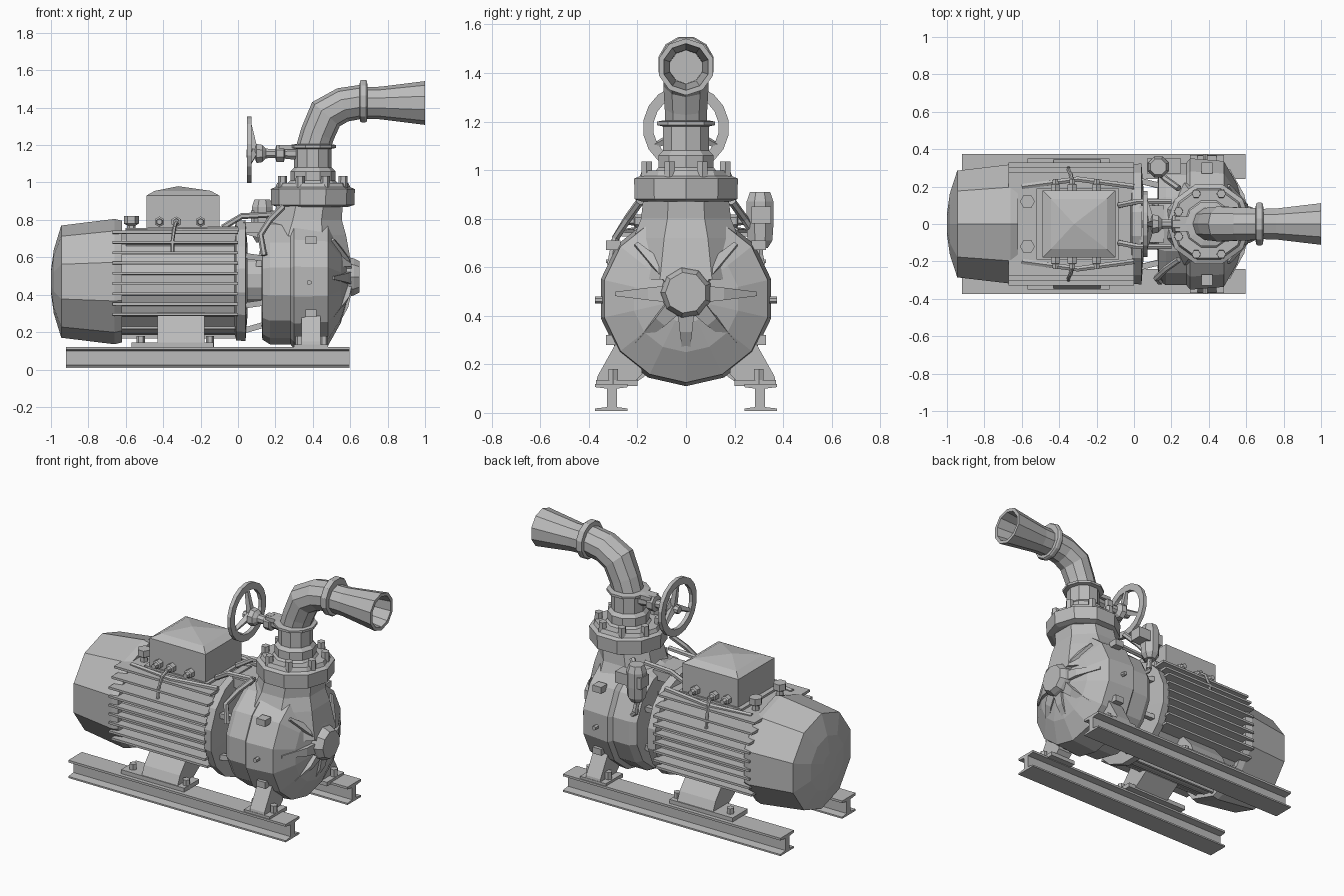
import bpy, bmesh, math
from mathutils import Vector

cube = bpy.data.objects.get("Cube")
if cube:
    bpy.data.objects.remove(cube)

grey = bpy.data.materials.new("machine grey")
grey.use_nodes = True
grey.diffuse_color = (0.5, 0.5, 0.5, 1)
grey.node_tree.nodes["Principled BSDF"].inputs["Base Color"].default_value = (0.5, 0.5, 0.5, 1)
X, Y, Z = Vector((1, 0, 0)), Vector((0, 1, 0)), Vector((0, 0, 1))


def finish(name, bm):
    bmesh.ops.recalc_face_normals(bm, faces=bm.faces)
    me = bpy.data.meshes.new(name)
    bm.to_mesh(me)
    bm.free()
    me.materials.append(grey)
    ob = bpy.data.objects.new(name, me)
    bpy.context.collection.objects.link(ob)
    return ob


def loft(name, rings, sides, caps=True, phase=0.5):
    """Skin rings given as (centre, direction, radius)."""
    bm = bmesh.new()
    loops = []
    for c, t, r in rings:
        t = t.normalized()
        ref = X if abs(t.y) > 0.9 else Y
        u = (ref - t * ref.dot(t)).normalized()
        v = t.cross(u)
        angles = [2 * math.pi * (i + phase) / sides for i in range(sides)]
        loops.append([bm.verts.new(c + (u * math.cos(a) + v * math.sin(a)) * r) for a in angles])
    for a, b in zip(loops, loops[1:]):
        for i in range(sides):
            j = (i + 1) % sides
            bm.faces.new((a[i], a[j], b[j], b[i]))
    if caps:
        bm.faces.new(loops[0])
        bm.faces.new(loops[-1])
    return finish(name, bm)


def lathe(name, origin, axis, profile, sides, caps=True, phase=0.5):
    o = Vector(origin)
    return loft(name, [(o + axis * d, axis, r) for d, r in profile], sides, caps, phase)


def pipe(name, pts, r, sides=6):
    p = [Vector(q) for q in pts]
    n = len(p)
    radii = r if isinstance(r, list) else [r] * n
    return loft(name, [(p[i], p[min(i + 1, n - 1)] - p[max(i - 1, 0)], radii[i]) for i in range(n)], sides)


def prism(name, pts, x0, x1):
    """Extrude a y-z outline along x."""
    bm = bmesh.new()
    f = bm.faces.new([bm.verts.new((x0, y, z)) for y, z in pts])
    ext = bmesh.ops.extrude_face_region(bm, geom=[f], use_keep_orig=True)
    bmesh.ops.translate(bm, vec=(x1 - x0, 0, 0),
                        verts=[g for g in ext["geom"] if isinstance(g, bmesh.types.BMVert)])
    return finish(name, bm)


def box(name, x0, x1, y0, y1, z0, z1):
    return prism(name, [(y0, z0), (y1, z0), (y1, z1), (y0, z1)], x0, x1)


# Base rails, feet and hold-down bolts on both sides
for s, side in ((1, "left"), (-1, "right")):
    outline = [(.375, .008), (.24, .008), (.24, .018), (.285, .024), (.285, .1), (.24, .106),
               (.24, .12), (.375, .12), (.375, .106), (.325, .1), (.325, .024), (.375, .018)]
    prism(side + "_rail", [(s * y, z) for y, z in outline], -.92, .595)
    foot = [(.1, .2), (.2, .13), (.35, .13), (.32, .2), (.22, .32), (.1, .3)]
    prism(side + "_motor_foot", [(s * y, z) for y, z in foot], -.43, -.18)
    box(side + "_motor_pad", -.57, -.13, *sorted((s * .2, s * .35)), .118, .145)
    leg = [(.18, .16), (.22, .12), (.37, .12), (.365, .15), (.27, .32), (.2, .32)]
    prism(side + "_pump_leg", [(s * y, z) for y, z in leg], .34, .44)
    box(side + "_pump_pad", .3, .48, *sorted((s * .2, s * .37)), .11, .135)
    for x in (-.52, -.15, .33, .46):
        lathe(side + "_anchor_bolt", (x, s * .3, .12), Z, [(0, .022), (.06, .022)], 6)
    lathe(side + "_casing_stud", (.38, s * .33, .465), Y * s, [(0, .014), (.045, .014)], 6)

# Motor: fan cover, finned barrel, end shield
lathe("fan_cover", (0, 0, .47), X, [(-1, .06), (-.985, .17), (-.945, .3), (-.66, .335),
                                    (-.62, .325), (-.62, .25)], 10)
lathe("motor_barrel", (0, 0, .46), X, [(-.66, .28), (.02, .28)], 16)
for i in range(9):
    dz = -.16 + i * .055
    w = .33 - .5 * max(0, abs(dz - .03) - .14)
    prism("cooling_fin", [(-w, .46 + dz - .012), (-.2, .46 + dz - .016), (.2, .46 + dz - .016),
                          (w, .46 + dz - .012), (w, .46 + dz + .002), (-w, .46 + dz + .002)], -.67, .0)
for i in range(5):
    y = (i - 2) * .075
    box("lower_fin", -.64, 0, y - .008, y + .008, .165 + abs(y) * .35, .4)
lathe("motor_end_shield", (0, 0, .475), X, [(-.02, .28), (-.01, .325), (.04, .33), (.05, .2)], 16)
box("motor_top_deck", -.6, .0, -.2, .2, .66, .735)
box("terminal_base", -.52, -.08, -.19, .19, .71, .755)

# Terminal box with a shallow pitched lid
bm = bmesh.new()
levels = []
for z, inset in ((.73, 0), (.93, 0), (.955, .045)):
    levels.append([bm.verts.new((-.295 + sx * (.195 - inset), sy * (.18 - inset), z))
                   for sx, sy in ((-1, -1), (1, -1), (1, 1), (-1, 1))])
apex = bm.verts.new((-.32, 0, .98))
bm.faces.new(levels[0])
for i in range(4):
    j = (i + 1) % 4
    for a, b in zip(levels, levels[1:]):
        bm.faces.new((a[i], a[j], b[j], b[i]))
    bm.faces.new((levels[-1][i], levels[-1][j], apex))
finish("terminal_box", bm)

# Cable glands, cables and lifting eyes
for s in (-1, 1):
    for x in (-.42, -.33, -.2):
        lathe("cable_gland", (x, s * .17, .79), Y * s, [(0, .028), (.04, .028), (.045, .018), (.07, .016)], 6)
    pipe("cable", [(-.33, s * .23, .79), (-.34, s * .27, .76), (-.35, s * .29, .69), (-.35, s * .3, .62)], .01)
    pipe("deck_conduit", [(-.6, s * .2, .74), (-.3, s * .24, .745), (.0, s * .2, .75)], .016)
    lathe("lifting_eye", (-.57, s * .12, .72), Z, [(0, .025), (.05, .022), (.06, .04), (.1, .04)], 6)

# Coupling between motor and pump
lathe("coupling", (0, 0, .475), X, [(.03, .14), (.15, .14)], 12)
for i in range(6):
    a = math.pi * (i + .5) / 3
    y, z = math.cos(a), math.sin(a)
    pipe("lantern_rib", [(.02, .27 * y, .475 + .27 * z), (.16, .23 * y, .475 + .23 * z)], .022, 4)

# Pump casing, hub and radial ribs
lathe("pump_casing", (0, 0, .47), X, [(.125, .2), (.13, .31), (.17, .335), (.28, .335), (.3, .36),
                                      (.48, .345), (.55, .22), (.585, .1)], 14)
lathe("pump_hub", (0, 0, .495), X, [(.5, .12), (.6, .105), (.62, .1), (.65, .085)], 9)
for i in range(8):
    a = math.pi * i / 4
    d = Vector((0, math.sin(a), math.cos(a)))
    c = Vector((0, 0, .49))
    pipe("casing_rib", [c + d * .06 + X * .575, c + d * .15 + X * .565, c + d * .29 + X * .505],
         [.05, .036, .012], 4)
for z in (.69, .3):
    for s in (-1, 1):
        box("casing_lug", .36, .42, s * .3 - .03, s * .3 + .03, z - .02, z + .02)

# Discharge neck and bolted flange
loft("discharge_neck", [(Vector((.35, 0, .55)), Z, .28), (Vector((.36, 0, .72)), Z, .235),
                        (Vector((.37, 0, .8)), Z, .2), (Vector((.385, 0, .89)), Z, .19)], 8)
lathe("discharge_flange", (.4, 0, 0), Z, [(.87, .19), (.88, .222), (.965, .225), (.975, .2), (.998, .19)], 10)
for i in range(8):
    a = math.pi * (i + .5) / 4
    lathe("flange_bolt", (.4 + .175 * math.cos(a), .175 * math.sin(a), .96), Z, [(0, .026), (.075, .024)], 6)

# Valve body and its mounting collar
lathe("valve_body", (.4, 0, 0), Z, [(.99, .14), (1.01, .12), (1.06, .12), (1.08, .1), (1.18, .1),
                                    (1.185, .125), (1.2, .125), (1.205, .095)], 10)

# Handwheel, spokes and stem
lathe("handwheel_rim", (.06, 0, 1.175), X, [(-.012, .178), (.012, .178), (.012, .135), (-.012, .135),
                                            (-.012, .178)], 18, False)
for i in range(3):
    a = 2 * math.pi * i / 3
    pipe("handwheel_spoke", [(.09, 0, 1.165), (.06, .15 * math.sin(a), 1.175 + .15 * math.cos(a))], [.025, .013], 4)
lathe("valve_stem", (0, 0, 1.155), X, [(.045, .022), (.09, .03), (.1, .055), (.13, .05), (.15, .028), (.2, .025),
                                       (.205, .05), (.245, .05), (.25, .03), (.34, .04)], 8)
box("valve_yoke", .22, .36, -.04, .04, 1.175, 1.2)

# Elbow, coupling ring and flared open outlet
pipe("elbow", [(.4, 0, 1.18), (.425, 0, 1.26), (.47, 0, 1.365), (.56, 0, 1.415), (.68, 0, 1.435)],
     [.09, .092, .098, .093, .09], 10)
lathe("outlet_ring", (0, 0, 1.435), X, [(.65, .09), (.652, .112), (.662, .118), (.68, .118), (.69, .112), (.692, .085)], 12)
lathe("flared_outlet", (0, 0, 1.425), X, [(.67, .085), (.76, .087), (1, .117), (1, .096), (.76, .07), (.68, .068)], 10)

# Grease canister and small service pipes
lathe("canister", (.13, .305, 0), Z, [(.68, .035), (.71, .055), (.78, .06), (.87, .06), (.91, .045)], 8)
box("canister_bracket", .07, .25, .27, .35, .78, .85)
pipe("canister_pipe", [(.13, .305, .7), (.14, .3, .6), (.2, .29, .55)], .016)
for s in (-1, 1):
    pipe("service_pipe", [(.24, s * .19, .87), (.17, s * .24, .8), (.12, s * .29, .72), (.14, s * .31, .61)], .017)
    pipe("top_pipe", [(-.08, s * .1, .76), (.02, s * .12, .82), (.2, s * .12, .83)], .016)
box("top_bracket", .03, .16, -.1, .1, .73, .79)
